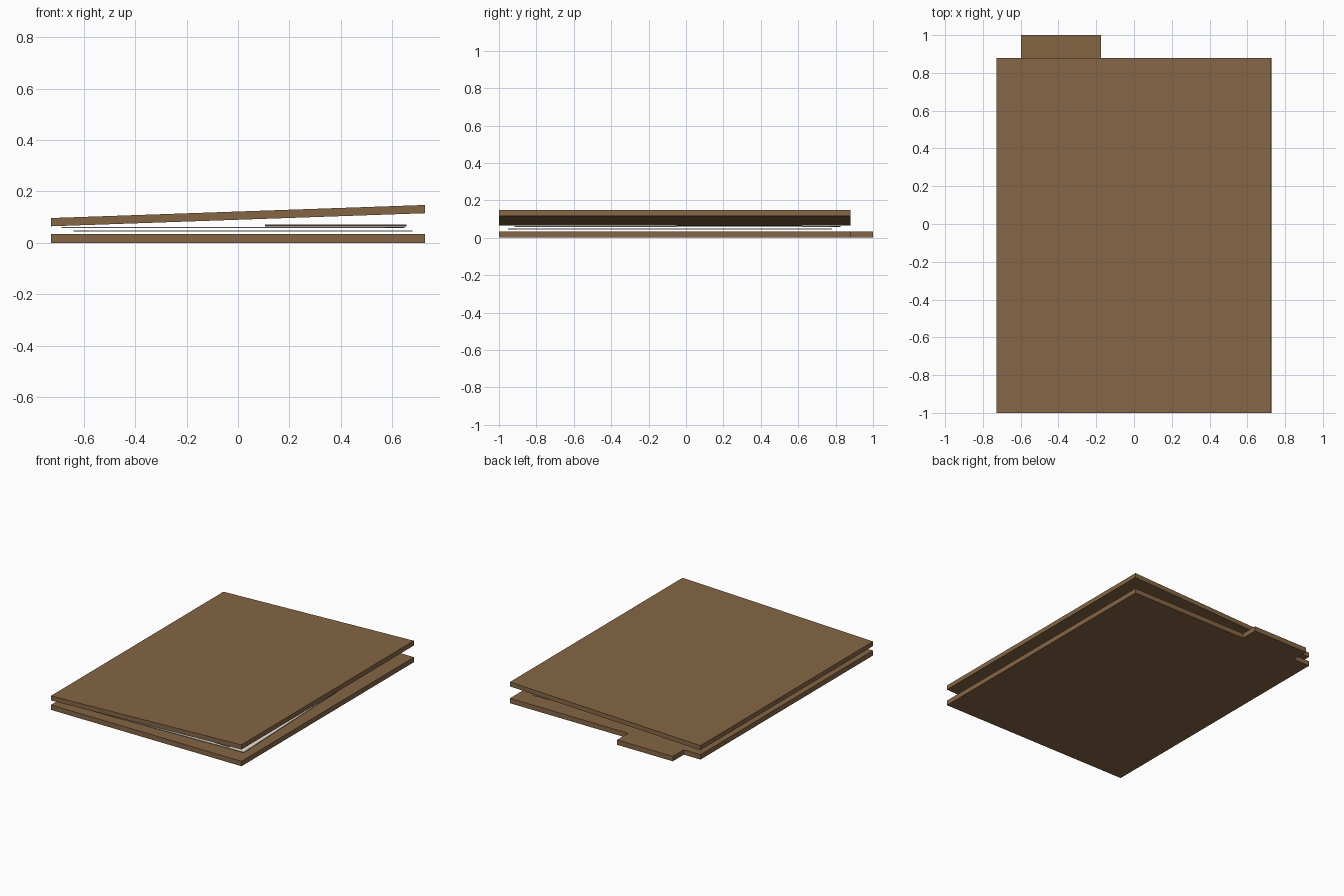
import bpy, bmesh, math
from mathutils import Matrix

if "Cube" in bpy.data.objects:
    bpy.data.objects.remove(bpy.data.objects["Cube"])


def material(name, rgb):
    m = bpy.data.materials.new(name)
    m.diffuse_color = (*rgb, 1)
    m.use_nodes = True
    m.node_tree.nodes["Principled BSDF"].inputs["Base Color"].default_value = m.diffuse_color
    return m


kraft = material("kraft_brown", (0.235, 0.132, 0.06))
paper = material("paper_white", (0.80, 0.77, 0.68))
tan = material("tan_card", (0.50, 0.27, 0.12))
grey = material("dark_grey", (0.07, 0.07, 0.075))


def slab(name, outline, thickness, loc, mat, turn=0, tilt=0):
    """Flat outline extruded upward, then tilted about y and turned about z."""
    bm = bmesh.new()
    face = bm.faces.new([bm.verts.new((x, y, -thickness / 2)) for x, y in outline])
    top = bmesh.ops.extrude_face_region(bm, geom=[face])["geom"]
    bmesh.ops.translate(bm, vec=(0, 0, thickness),
                        verts=[v for v in top if isinstance(v, bmesh.types.BMVert)])
    bmesh.ops.recalc_face_normals(bm, faces=bm.faces)
    spin = Matrix.Rotation(math.radians(turn), 4, "Z") @ Matrix.Rotation(math.radians(tilt), 4, "Y")
    bm.transform(Matrix.Translation(loc) @ spin)
    mesh = bpy.data.meshes.new(name)
    bm.to_mesh(mesh)
    bm.free()
    mesh.materials.append(mat)
    obj = bpy.data.objects.new(name, mesh)
    bpy.context.collection.objects.link(obj)


def rect(w, d):
    return [(-w / 2, -d / 2), (w / 2, -d / 2), (w / 2, d / 2), (-w / 2, d / 2)]


# Back cover with its index tab
W = 0.727
slab("back_cover", rect(2 * W, 1.88), 0.034, (0, -0.06, 0.017), kraft)
slab("index_tab", rect(0.425, 0.12), 0.034, (-0.387, 0.94, 0.017), kraft)

# Front cover, propped open to the right
slab("front_cover", rect(2 * W, 1.88), 0.032, (0, -0.06, 0.106), kraft, tilt=-2)

# Loose sheets, slightly askew
slab("lower_sheet", rect(1.26, 1.69), 0.004, (0.02, -0.085, 0.047), paper, turn=2)
slab("upper_sheet", rect(1.26, 1.69), 0.004, (-0.02, -0.045, 0.060), paper, turn=-2.5)

# Small cards on top of the sheets
slab("tan_card", rect(0.55, 0.55), 0.004, (0.38, -0.43, 0.070), tan)
slab("grey_card", rect(0.55, 0.67), 0.004, (0.38, 0.285, 0.066), grey)
